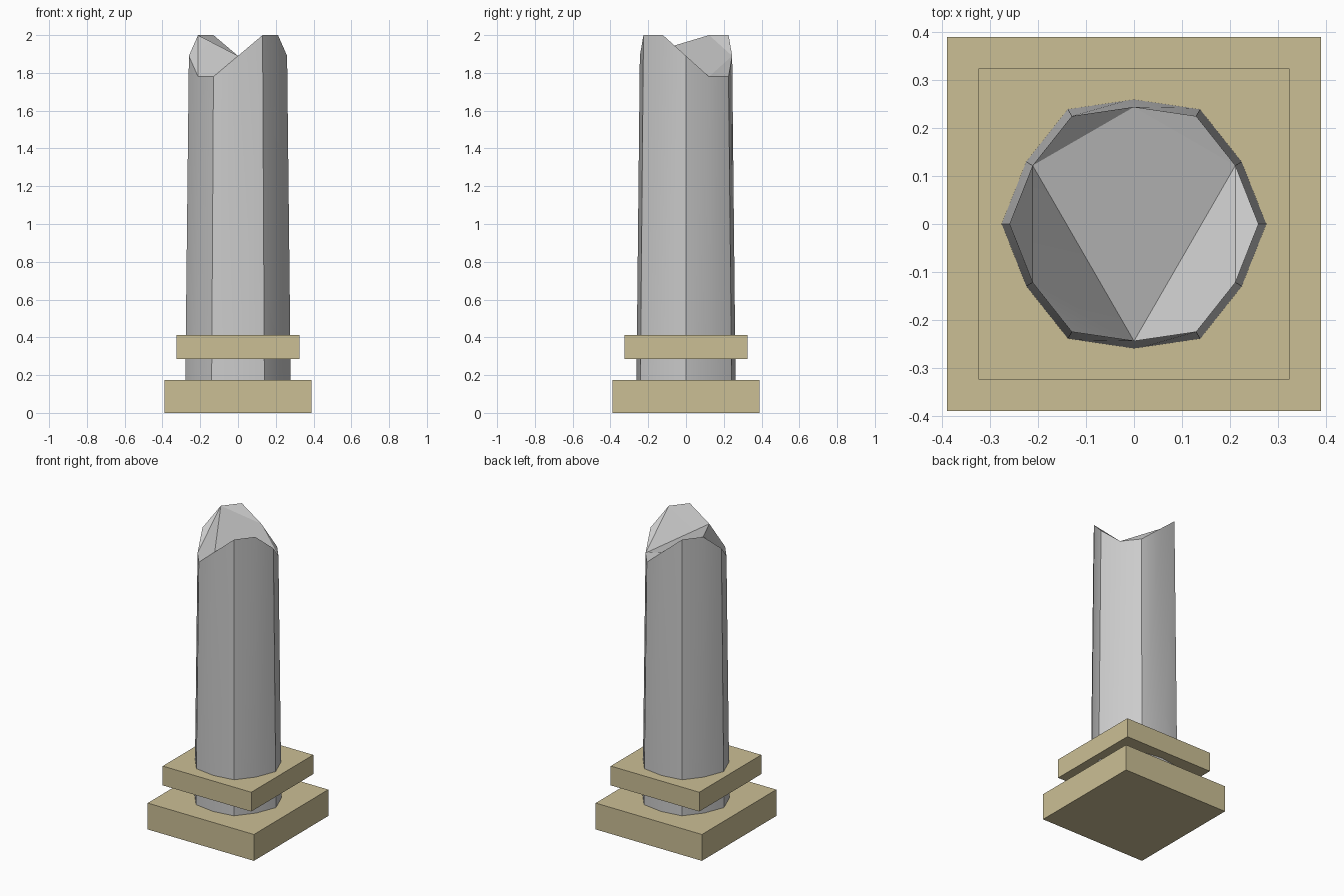
import bpy, bmesh
from math import sin, cos, radians

if "Cube" in bpy.data.objects:
    bpy.data.objects.remove(bpy.data.objects["Cube"])

sand = bpy.data.materials.new("sandstone")
sand.diffuse_color = (0.60, 0.52, 0.30, 1)
sand.use_nodes = True
sand.node_tree.nodes["Principled BSDF"].inputs["Base Color"].default_value = sand.diffuse_color


def slab(name, half, z0, z1):
    bpy.ops.mesh.primitive_cube_add(size=1, location=(0, 0, (z0 + z1) / 2))
    ob = bpy.context.object
    ob.name = name
    ob.scale = (half * 2, half * 2, z1 - z0)
    bpy.ops.object.transform_apply(location=False, rotation=False, scale=True)
    ob.data.materials.append(sand)
    return ob


# Square plinth and collar
slab("plinth", 0.39, 0.0, 0.175)
slab("collar", 0.325, 0.285, 0.413)

# Tapered fluted shaft: 12 corners with alternating radius, wavy broken top
bm = bmesh.new()
low, top = [], []
for i in range(12):
    a = radians(30 * i)
    r = 1.0 if i % 2 == 0 else 0.94
    low.append(bm.verts.new((0.279 * r * cos(a), 0.279 * r * sin(a), 0.172)))
    top.append(bm.verts.new((0.26 * r * cos(a), 0.26 * r * sin(a), 1.89 - 0.127 * sin(2 * a))))
for i in range(12):
    j = (i + 1) % 12
    bm.faces.new((low[i], low[j], top[j], top[i]))
bm.faces.new(low[::-1])

# Broken cap: corner triangles, then larger ones around a central triangle
for i in range(0, 12, 2):
    bm.faces.new((top[i - 1], top[i], top[i + 1]))
for i in (1, 5, 9):
    bm.faces.new((top[i], top[i + 2], top[(i + 4) % 12]))
bm.faces.new((top[1], top[5], top[9]))
bmesh.ops.recalc_face_normals(bm, faces=bm.faces[:])

mesh = bpy.data.meshes.new("broken_shaft")
bm.to_mesh(mesh)
bm.free()
shaft = bpy.data.objects.new("broken_shaft", mesh)
bpy.context.collection.objects.link(shaft)
bpy.ops.object.select_all(action='DESELECT')
shaft.select_set(True)
bpy.context.view_layer.objects.active = shaft
bpy.ops.object.shade_smooth_by_angle(angle=radians(30))
